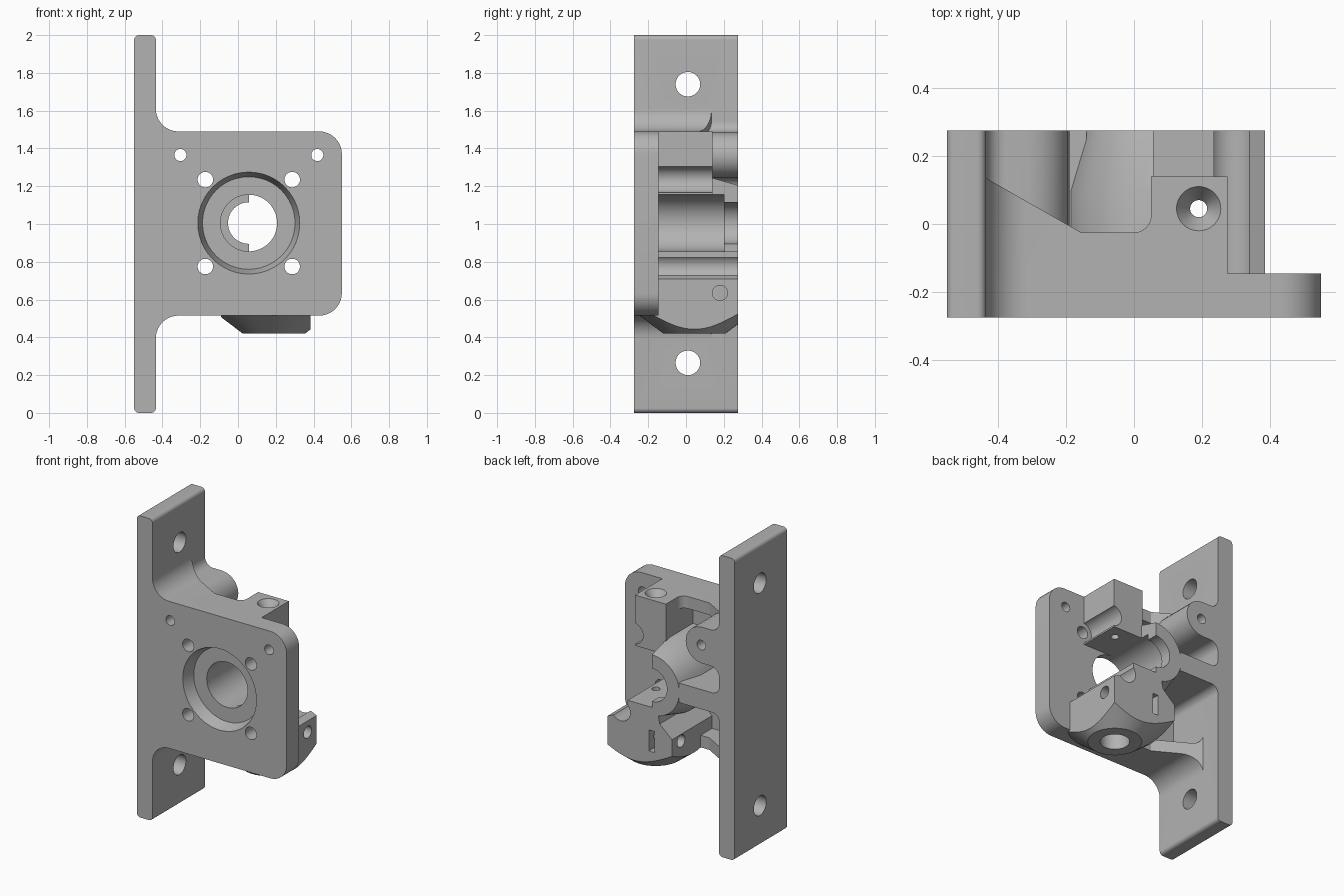
import bpy, bmesh
from math import radians, cos, sin

cube = bpy.data.objects.get("Cube")
if cube:
    bpy.data.objects.remove(cube, do_unlink=True)

grey = bpy.data.materials.new("grey_plastic")
grey.use_nodes = True
grey.diffuse_color = (0.45, 0.45, 0.45, 1)
grey.node_tree.nodes["Principled BSDF"].inputs["Base Color"].default_value = (0.45, 0.45, 0.45, 1)

PLACE = {"x": lambda a, b, t: (t, a, b),
         "y": lambda a, b, t: (a, t, b),
         "z": lambda a, b, t: (a, b, t)}


def loft(name, axis, rings):
    """Closed solid through matching 2D rings given as (points, distance along axis)."""
    bm = bmesh.new()
    loops = [[bm.verts.new(PLACE[axis](a, b, t)) for a, b in pts] for pts, t in rings]
    for lo, hi in zip(loops, loops[1:]):
        for i in range(len(lo)):
            j = (i + 1) % len(lo)
            bm.faces.new((lo[i], lo[j], hi[j], hi[i]))
    bm.faces.new(loops[0][::-1])
    bm.faces.new(loops[-1])
    bmesh.ops.recalc_face_normals(bm, faces=bm.faces)
    mesh = bpy.data.meshes.new(name)
    bm.to_mesh(mesh)
    bm.free()
    mesh.materials.append(grey)
    obj = bpy.data.objects.new(name, mesh)
    bpy.context.collection.objects.link(obj)
    return obj


def prism(name, axis, pts, t0, t1):
    return loft(name, axis, [(pts, t0), (pts, t1)])


def arc(a, b, r, start, end, n=10):
    angles = [radians(start + (end - start) * i / n) for i in range(n + 1)]
    return [(a + r * cos(t), b + r * sin(t)) for t in angles]


def lathe(name, axis, a, b, steps):
    """Round solid about an axis through (a, b); steps are (radius, distance)."""
    return loft(name, axis, [(arc(a, b, r, 0, 360, 48)[:-1], t) for r, t in steps])


def box(name, x0, x1, y0, y1, z0, z1):
    return prism(name, "z", [(x0, y0), (x1, y0), (x1, y1), (x0, y1)], z0, z1)


def combine(target, tool, how):
    mod = target.modifiers.new(how, "BOOLEAN")
    mod.operation, mod.solver, mod.object = how, "EXACT", tool
    bpy.context.view_layer.objects.active = target
    bpy.ops.object.modifier_apply(modifier=mod.name)
    bpy.data.objects.remove(tool, do_unlink=True)
    return target


def rounded(x0, x1, z0, z1, r):
    return (arc(x0 + r, z0 + r, r, 180, 270) + arc(x1 - r, z0 + r, r, 270, 360)
            + arc(x1 - r, z1 - r, r, 0, 90) + arc(x0 + r, z1 - r, r, 90, 180))


FRONT, BACK, INNER = -0.275, 0.275, -0.145
CX, CZ = 0.057, 1.005          # motor axis
FX, FY = 0.19, 0.045           # filament axis

# Mounting flange
body = prism("bracket_body", "y", rounded(-0.55, -0.435, 0, 2, 0.025), FRONT, BACK)

# Front plate, flowing into the flange
outline = ([(-0.5, 0.395)] + arc(-0.315, 0.395, 0.12, 180, 90)
           + arc(0.43, 0.635, 0.12, -90, 0) + arc(0.43, 1.37, 0.12, 0, 90)
           + arc(-0.315, 1.61, 0.12, 270, 180) + [(-0.5, 1.61)])
parts = [prism("front_plate", "y", outline, FRONT, INNER)]

# Top and bottom webs with a sloping rear edge
plan = ([(-0.5, -0.2), (0.06, -0.2), (0.06, 0.03)] + arc(0, 0.025, 0.05, 0, -90)
        + [(-0.155, -0.025), (-0.435, 0.135), (-0.5, 0.135)])
webs = prism("webs", "y", outline, -0.2, BACK)
combine(webs, prism("plan", "z", plan, 0.3, 1.7), "INTERSECT")
combine(webs, prism("pocket", "y", rounded(-0.435, 0.3, 0.595, 1.41, 0.06), INNER, 0.4), "DIFFERENCE")
parts.append(webs)

# Screw ear, blended into the flange
ear = ([(-0.5, 1.185)] + arc(-0.375, 1.185, 0.06, 180, 90) + arc(-0.31, 1.365, 0.12, -90, 90)
       + arc(-0.375, 1.545, 0.06, 270, 180) + [(-0.5, 1.545)])
parts.append(prism("screw_ear", "y", ear, -0.2, BACK))

# Half-round bearing housing and its rib
housing = lathe("bearing_housing", "y", CX, CZ, [(0.25, -0.2), (0.25, 0.1), (0.2, BACK)])
combine(housing, box("half", -1, CX, -1, 1, 0, 2), "INTERSECT")
rib = ([(-0.5, 0.89)] + arc(-0.385, 0.89, 0.05, 180, 90)
       + [(-0.14, 0.94), (-0.14, 1.07)] + arc(-0.385, 1.12, 0.05, 270, 180) + [(-0.5, 1.12)])
parts += [housing, prism("rib", "y", rib, -0.2, BACK)]

# Upper filament guide
parts.append(box("upper_guide", 0.05, 0.275, -0.2, 0.14, 1.155, 1.49))

# Lower filament guide with a conical underside
profile = [(-0.09, 0.42), (0.385, 0.42), (0.385, 0.71), (0.235, 0.775),
           (0.235, 0.855), (0.02, 0.855), (0.0, 0.76), (-0.09, 0.68)]
lower = prism("lower_guide", "y", profile, -0.25, BACK)
combine(lower, lathe("cone", "z", FX, FY, [(0.165, 0.42), (0.29, 0.515), (0.55, 0.71), (0.55, 1)]), "INTERSECT")
parts.append(lower)

for part in parts:
    combine(body, part, "UNION")

# Motor recess and bearing bore
cuts = [lathe("recess", "y", CX, CZ, [(0.272, -0.3), (0.27, FRONT), (0.245, -0.195)]),
        lathe("bore", "y", CX, CZ, [(0.15, -0.25), (0.15, 0.2)]),
        lathe("rear_bore", "y", CX, CZ, [(0.11, 0.1), (0.11, 0.4)])]

# Motor screw holes, with clearance beside the guides
for x in (CX - 0.23, CX + 0.23):
    for z in (CZ - 0.23, CZ + 0.23):
        cuts.append(lathe("motor_screw", "y", x, z, [(0.041, -0.4), (0.041, 0.4)]))
        cuts.append(lathe("clearance", "y", x, z, [(0.07, INNER), (0.07, 0.4)]))

# Corner screw holes and flange holes
for x in (-0.305, 0.42):
    cuts.append(lathe("corner_screw", "y", x, 1.365, [(0.032, -0.4), (0.032, 0.4)]))
for z in (0.265, 1.74):
    cuts.append(lathe("flange_hole", "x", 0.01, z, [(0.065, -0.7), (0.065, -0.4)]))

# Filament path, fitting socket, cross bolt and nut slot
cuts += [lathe("filament", "z", FX, FY, [(0.025, 0.3), (0.025, 1.6)]),
         lathe("countersink", "z", FX, FY, [(0.07, 1.5), (0.065, 1.49), (0.025, 1.43)]),
         lathe("socket", "z", FX, FY, [(0.09, 0.4), (0.09, 0.6)]),
         lathe("cross_bolt", "x", 0.18, 0.635, [(0.04, -0.2), (0.04, 0.5)]),
         box("nut_slot", 0.04, 0.08, 0.12, 0.4, 0.56, 0.7)]
for cut in cuts:
    combine(body, cut, "DIFFERENCE")

bpy.ops.object.select_all(action="DESELECT")
body.select_set(True)
bpy.context.view_layer.objects.active = body
bpy.ops.object.shade_smooth_by_angle(angle=radians(25))
